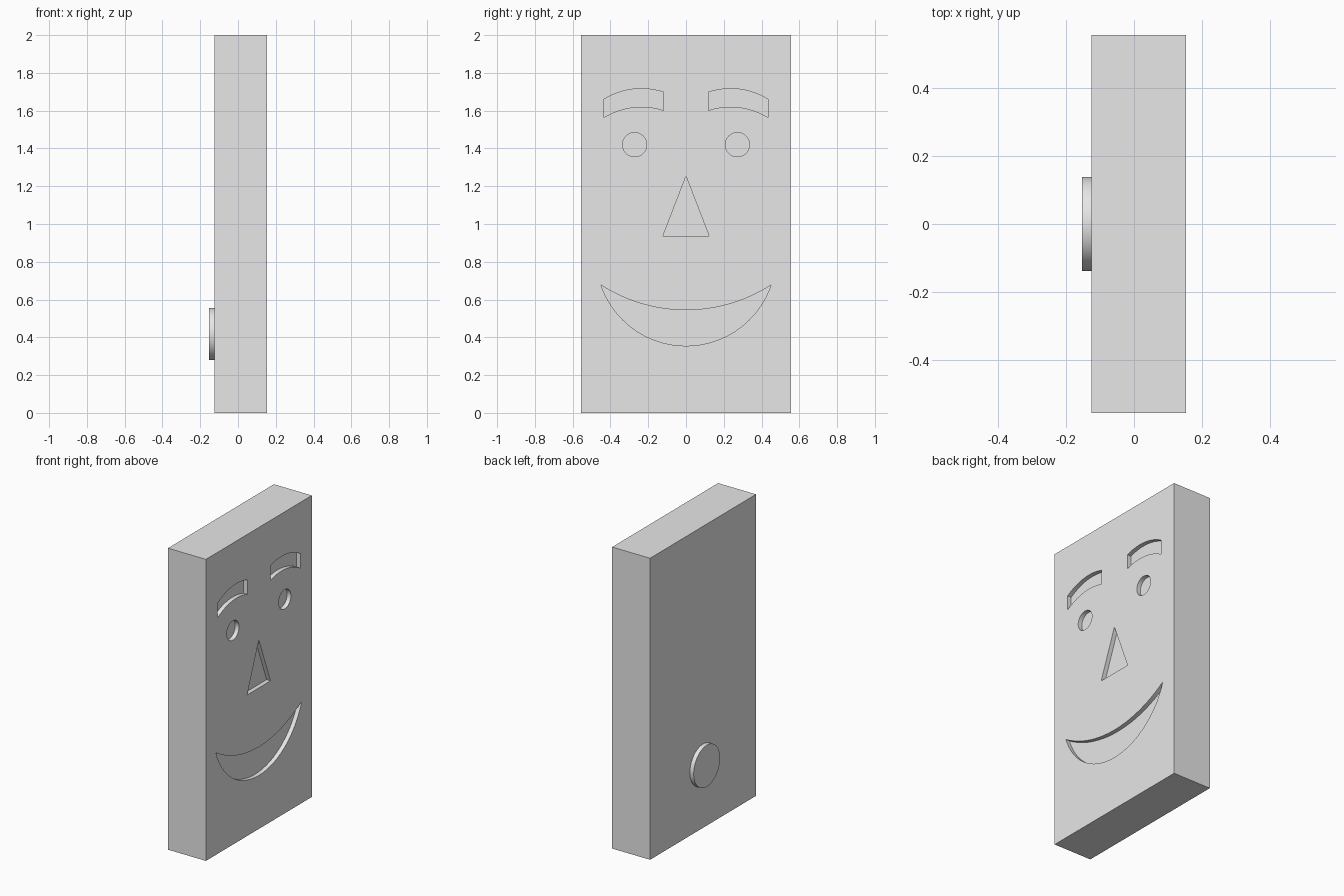
import bpy, bmesh, math
from mathutils import Vector

cube = bpy.data.objects.get("Cube")
if cube:
    bpy.data.objects.remove(cube, do_unlink=True)

BACK, FRONT = -0.125, 0.153
RELIEF = 0.028

grey = bpy.data.materials.new("plain grey")
grey.use_nodes = True
grey.diffuse_color = (0.8, 0.8, 0.8, 1)
grey.node_tree.nodes["Principled BSDF"].inputs["Base Color"].default_value = (0.8, 0.8, 0.8, 1)


def arc(a, b, c, n=24):
    """Points on the circle through a, b and c, running from a to c."""
    a, b, c = Vector(a), Vector(b), Vector(c)
    u, v = b - a, c - a
    d = 2 * (u.x * v.y - u.y * v.x)
    uu, vv = u.length_squared, v.length_squared
    centre = a + Vector((v.y * uu - u.y * vv, u.x * vv - v.x * uu)) / d
    start, end = a - centre, c - centre
    sweep = math.atan2(start.x * end.y - start.y * end.x, start.dot(end))
    angle = math.atan2(start.y, start.x)
    return [(centre.x + start.length * math.cos(angle + sweep * i / n),
             centre.y + start.length * math.sin(angle + sweep * i / n)) for i in range(n + 1)]


def circle(y, z, r, n=64):
    return [(y + r * math.cos(math.tau * i / n), z + r * math.sin(math.tau * i / n))
            for i in range(n)]


def mirrored(outline):
    return [(-y, z) for y, z in outline]


def prisms(name, outlines, x0, x1):
    """Extrude outlines in the y-z plane from x0 to x1."""
    bm = bmesh.new()
    for outline in outlines:
        face = bm.faces.new([bm.verts.new((x0, y, z)) for y, z in outline])
        ext = bmesh.ops.extrude_face_region(bm, geom=[face])["geom"]
        moved = [g for g in ext if isinstance(g, bmesh.types.BMVert)]
        bmesh.ops.translate(bm, vec=(x1 - x0, 0, 0), verts=moved)
    bmesh.ops.recalc_face_normals(bm, faces=bm.faces)
    mesh = bpy.data.meshes.new(name)
    bm.to_mesh(mesh)
    bm.free()
    mesh.materials.append(grey)
    obj = bpy.data.objects.new(name, mesh)
    bpy.context.collection.objects.link(obj)
    return obj


def select(obj):
    bpy.ops.object.select_all(action='DESELECT')
    obj.select_set(True)
    bpy.context.view_layer.objects.active = obj


# Slab
slab = prisms("face_slab", [[(-0.555, 0), (0.555, 0), (0.555, 2), (-0.555, 2)]], BACK, FRONT)

# Outlines of the sunken features
brow_top = arc((0.12, 1.698), (0.22, 1.716), (0.434, 1.66))
brow = brow_top + [(y, z - 0.096) for y, z in reversed(brow_top)]
eye = circle(0.272, 1.42, 0.064)
nose = [(-0.122, 0.936), (0.122, 0.936), (0, 1.253)]
lower_lip = arc((-0.45, 0.677), (0, 0.355), (0.45, 0.677), 48)
upper_lip = arc((0.45, 0.677), (0, 0.544), (-0.45, 0.677), 48)
mouth = lower_lip + upper_lip[1:-1]

# Carve the features into the front of the slab
cutter = prisms("feature_cutter", [brow, mirrored(brow), eye, mirrored(eye), nose, mouth],
                FRONT - RELIEF, FRONT + 0.1)
cutter.hide_render = True
carve = slab.modifiers.new("carve", 'BOOLEAN')
carve.operation = 'DIFFERENCE'
carve.solver = 'EXACT'
carve.object = cutter
select(slab)
bpy.ops.object.modifier_apply(modifier=carve.name)
bpy.data.objects.remove(cutter, do_unlink=True)

# Round button on the back
button = prisms("back_button", [circle(0, 0.418, 0.138)], BACK - RELIEF, BACK)

for part in (slab, button):
    select(part)
    bpy.ops.object.shade_smooth_by_angle(angle=math.radians(30))
